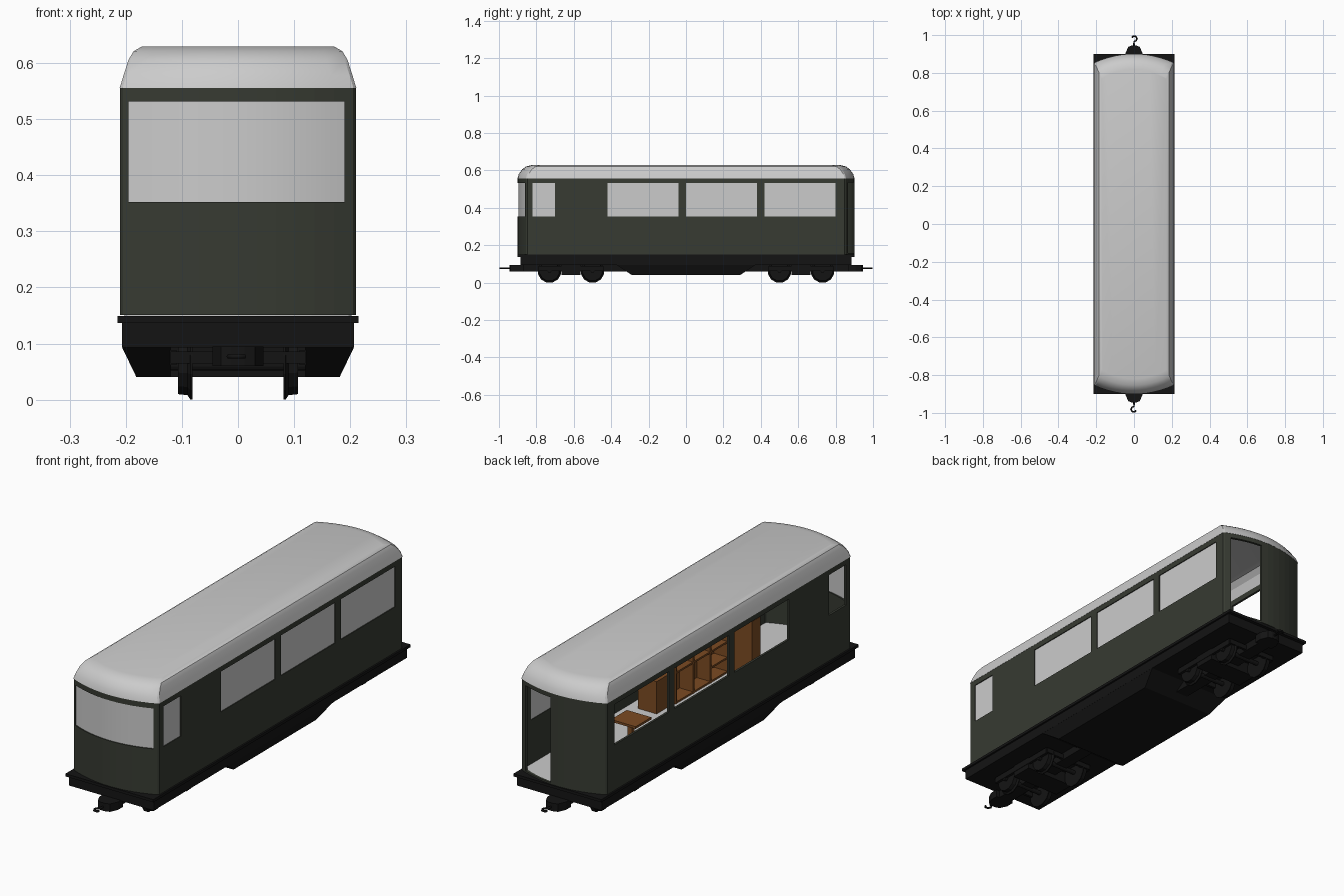
import bpy, bmesh, math
from mathutils import Matrix, Vector

if "Cube" in bpy.data.objects:
    bpy.data.objects.remove(bpy.data.objects["Cube"])


def material(name, rgb):
    m = bpy.data.materials.new(name)
    m.diffuse_color = (*rgb, 1)
    m.use_nodes = True
    m.node_tree.nodes["Principled BSDF"].inputs["Base Color"].default_value = m.diffuse_color
    return m


GREEN = material("dark_green", (.038, .043, .032))
BLACK = material("black", (.007, .007, .007))
WOOD = material("wood", (.2, .07, .016))


def finish(bm, name, mat=None, smooth=False):
    bmesh.ops.recalc_face_normals(bm, faces=bm.faces)
    me = bpy.data.meshes.new(name)
    bm.to_mesh(me)
    bm.free()
    ob = bpy.data.objects.new(name, me)
    bpy.context.collection.objects.link(ob)
    if mat:
        me.materials.append(mat)
    if smooth:
        bpy.ops.object.select_all(action='DESELECT')
        ob.select_set(True)
        bpy.context.view_layer.objects.active = ob
        bpy.ops.object.shade_smooth_by_angle(angle=math.radians(25))
    return ob


def add_box(bm, x0, x1, y0, y1, z0, z1):
    m = (Matrix.Translation(((x0 + x1) / 2, (y0 + y1) / 2, (z0 + z1) / 2))
         @ Matrix.Diagonal((x1 - x0, y1 - y0, z1 - z0, 1)))
    bmesh.ops.create_cube(bm, size=1, matrix=m)


def boxes(name, mat, *dims):
    bm = bmesh.new()
    for d in dims:
        add_box(bm, *d)
    return finish(bm, name, mat)


def loft(name, rings, mat=None, caps=False, loop=False, smooth=False):
    bm = bmesh.new()
    vs = [[bm.verts.new(p) for p in r] for r in rings]
    pairs = list(zip(vs, vs[1:])) + ([(vs[-1], vs[0])] if loop else [])
    n = len(vs[0])
    for a, b in pairs:
        for i in range(n):
            j = (i + 1) % n
            bm.faces.new((a[i], a[j], b[j], b[i]))
    if caps:
        bm.faces.new(vs[0])
        bm.faces.new(vs[-1])
    return finish(bm, name, mat, smooth)


def outline(dx, dy, z):
    """Plan of the carriage: straight sides with bowed ends, inset by dx, dy."""
    hx, hy = .21 - dx, .9 - dy
    xs = [-1 + 2 * i / 12 for i in range(13)]
    end = [(-hx, hy - .052)] + [(x * (hx - .005), hy - .045 * x * x) for x in xs] + [(hx, hy - .052)]
    return [(x, -y, z) for x, y in end] + [(-x, y, z) for x, y in end]


# Body walls with window and door openings
body = loft("body_walls", [outline(0, 0, .151), outline(0, 0, .556),
                           outline(.01, .01, .556), outline(.01, .01, .151)], GREEN, loop=True)
WINDOWS = [(-.82, -.70), (-.42, -.04), (0, .38), (.42, .80)]
cutter = boxes("opening_cutter", None,
               *[(-.3, .3, a, b, .352, .531) for a, b in WINDOWS],
               (-.195, .19, -1, -.83, .352, .531),
               (.035, .18, .83, 1, .158, .535))
cutter.hide_render = True
mod = body.modifiers.new("openings", 'BOOLEAN')
mod.operation, mod.solver, mod.object = 'DIFFERENCE', 'EXACT', cutter
bpy.context.view_layer.objects.active = body
bpy.ops.object.modifier_apply(modifier="openings")
bpy.data.objects.remove(cutter)

# Roof shell with rounded edge
roof = loft("roof", [outline(.04, .08, .622), outline(.02, .03, .6), outline(.007, .007, .555),
                     outline(-.001, -.001, .555), outline(.006, .005, .578), outline(.015, .024, .606),
                     outline(.024, .046, .621), outline(.038, .08, .629)], caps=True, smooth=True)

# Floor and glazing (right side and front)
loft("floor", [outline(.008, .008, .148), outline(.008, .008, .157)], caps=True)
boxes("side_glass", None, *[(.203, .206, a, b, .352, .531) for a, b in WINDOWS])
bm = bmesh.new()
arc = [p for p in outline(.004, .004, 0)[1:14]]
cols = [[bm.verts.new((x, y, z)) for z in (.352, .531)] for x, y, _ in arc]
for a, b in zip(cols, cols[1:]):
    bm.faces.new((a[0], b[0], b[1], a[1]))
glass = finish(bm, "front_glass", None, True)

# Interior: cabinet, open shelves, cupboard and table
boxes("cabinet", WOOD, (.06, .15, 0, .12, .157, .3))
boxes("shelves", WOOD, (.115, .125, -.37, 0, .157, .43),
      *[(.05, .115, y, y + .01, .157, .43) for y in (-.37, -.25, -.13, -.01)],
      *[(.05, .115, -.37, 0, z, z + .008) for z in (.158, .29, .422)],
      *[(.05, .115, -.36, -.25, z, z + .008) for z in (.22, .35)])
boxes("cupboard", WOOD, (-.05, .05, -.45, -.39, .157, .4))
boxes("table", WOOD, (-.11, .01, .40, .51, .285, .295),
      (-.06, -.04, .445, .465, .157, .285), (-.085, -.015, .42, .49, .157, .165))

# Underframe: deck, side frame, centre sill
boxes("deck", BLACK, (-.215, .215, -.9, .9, .137, .149))
boxes("frame", BLACK, (-.207, .207, -.885, .885, .093, .137))
boxes("centre_sill", BLACK, (-.03, .03, -.88, .88, .06, .095))


def rect(hx, hy, z):
    return [(-hx, -hy, z), (hx, -hy, z), (hx, hy, z), (-hx, hy, z)]


# Tapered equipment box under the middle
loft("belly_box", [rect(.207, .37, .094), rect(.181, .29, .04)], BLACK, caps=True)


def lathe_x(name, prof, y, z, mat, n=12):
    rings = [[(x, y + r * math.cos(2 * math.pi * (i + .5) / n), z + r * math.sin(2 * math.pi * (i + .5) / n))
              for i in range(n)] for x, r in prof]
    return loft(name, rings, mat, caps=True)


for s in (-1, 1):
    # Bogie frame with wheelsets
    c = s * .615
    boxes("bogie_frame", BLACK,
          *[(a, b, c - .17, c + .17, .062, .088) for a, b in ((-.122, -.11), (.11, .122))],
          (-.12, .12, c - .05, c + .05, .04, .093),
          *[(-.12, .12, c + t - .006, c + t + .006, .064, .086) for t in (-.17, .17)])
    for y in (c - .115, c + .115):
        lathe_x("axle", [(-.12, .01), (.12, .01)], y, .062, BLACK)
        for m in (-1, 1):
            lathe_x("wheel", [(m * .081, .064), (m * .085, .064), (m * .09, .056), (m * .107, .054)],
                    y, .062, BLACK)
    # Coupler block and hook
    loft("coupler_block", [[(x, s * y, z) for x, z in ((-w, .06), (w, .06), (w, .095), (-w, .095))]
                           for y, w in ((.87, .045), (.905, .045), (.938, .03), (.945, .012))],
         BLACK, caps=True)
    cu = bpy.data.curves.new("coupler_hook", 'CURVE')
    cu.dimensions = '3D'
    cu.bevel_depth, cu.bevel_resolution, cu.use_fill_caps = .0045, 1, True
    pts = [(0, .94), (0, .966), (.011, .97), (.016, .982), (.009, .9935), (-.004, .9945), (-.011, .986)]
    sp = cu.splines.new('POLY')
    sp.points.add(len(pts) - 1)
    for p, (x, y) in zip(sp.points, pts):
        p.co = (s * x, s * y, .077, 1)
    hook = bpy.data.objects.new("coupler_hook", cu)
    bpy.context.collection.objects.link(hook)
    cu.materials.append(BLACK)
